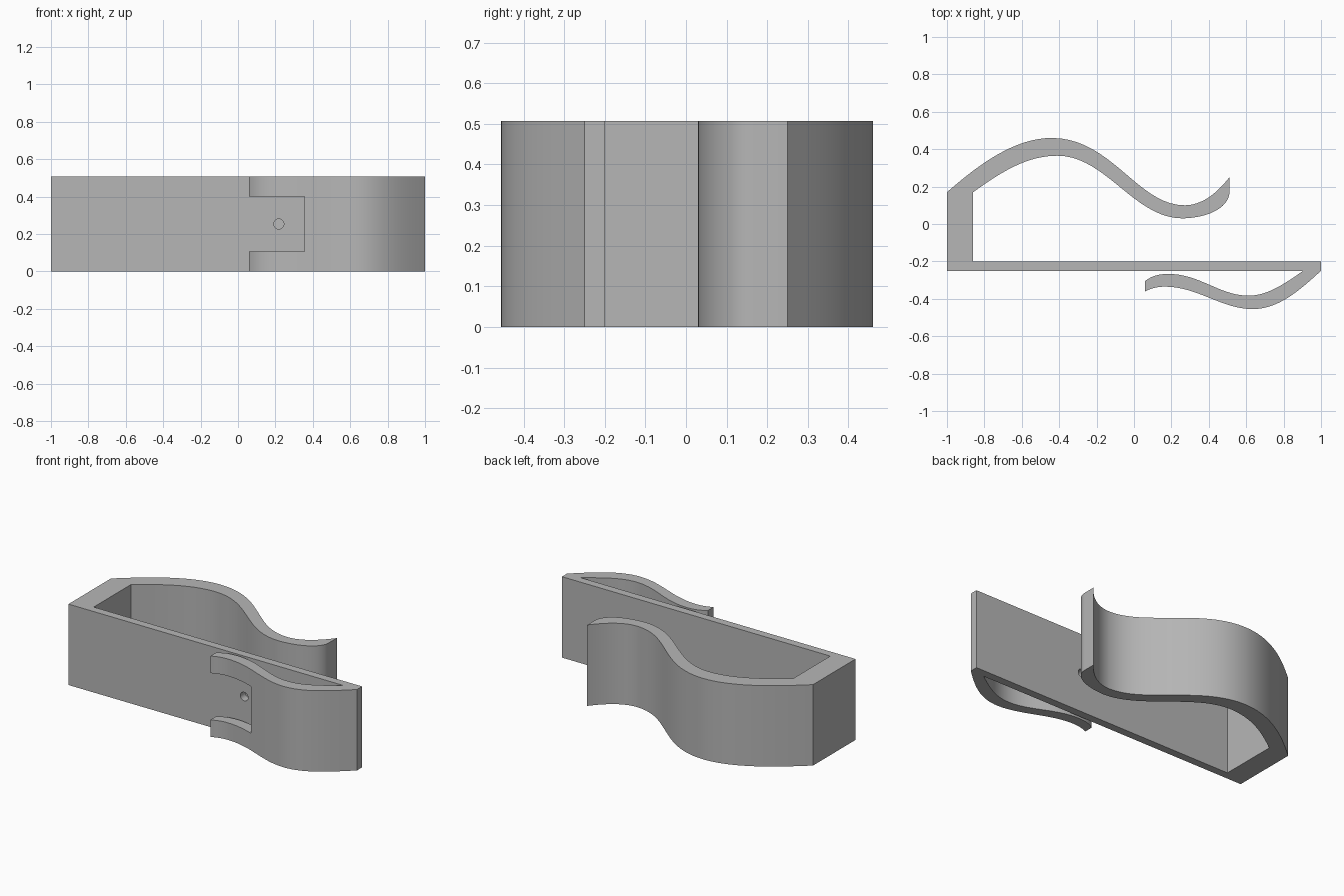
import bpy, bmesh, math
from mathutils import Vector
from mathutils.geometry import interpolate_bezier

if "Cube" in bpy.data.objects:
    bpy.data.objects.remove(bpy.data.objects["Cube"])

HEIGHT = 0.507

mat = bpy.data.materials.new("plain grey")
mat.use_nodes = True
GREY = (0.47, 0.47, 0.47, 1)
mat.diffuse_color = GREY
mat.node_tree.nodes["Principled BSDF"].inputs["Base Color"].default_value = GREY


def curve(*p, n=20):
    """Chain of cubic beziers: point, handle, handle, point, ..."""
    pts = [Vector((*q, 0)) for q in p]
    out = [pts[0]]
    for i in range(0, len(pts) - 1, 3):
        out += interpolate_bezier(*pts[i:i + 4], n)[1:]
    return [(v.x, v.y) for v in out]


def extrude(name, outline, height):
    bm = bmesh.new()
    base = bm.faces.new([bm.verts.new((x, y, 0)) for x, y in outline])
    top = bmesh.ops.extrude_face_region(bm, geom=[base])["geom"]
    bmesh.ops.translate(bm, vec=(0, 0, height),
                        verts=[v for v in top if isinstance(v, bmesh.types.BMVert)])
    bmesh.ops.recalc_face_normals(bm, faces=bm.faces)
    me = bpy.data.meshes.new(name)
    bm.to_mesh(me)
    bm.free()
    ob = bpy.data.objects.new(name, me)
    bpy.context.collection.objects.link(ob)
    me.materials.append(mat)
    return ob


# Rear spring arm: outer and inner faces, from the end wall to the free lip
rear_outer = curve((-1, .17), (-.85, .30), (-.65, .46), (-.44, .46),
                   (-.12, .46), (.02, .10), (.27, .10),
                   (.36, .10), (.44, .16), (.51, .25))
rear_inner = curve((-.86, .17), (-.72, .27), (-.58, .365), (-.41, .365),
                   (-.15, .365), (0, .03), (.26, .03),
                   (.42, .035), (.51, .10), (.51, .17))
# Front spring clip: from the sharp corner to the free lip
front_outer = curve((1, -.25), (.88, -.36), (.77, -.455), (.635, -.455),
                    (.47, -.455), (.34, -.335), (.165, -.335),
                    (.12, -.335), (.09, -.345), (.06, -.36))
front_inner = curve((.905, -.25), (.79, -.33), (.71, -.383), (.61, -.383),
                    (.46, -.383), (.35, -.267), (.185, -.267),
                    (.13, -.267), (.09, -.28), (.06, -.305))

# One continuous strip: end wall, rear arm, straight plate, front clip
outline = ([(-1, -.25)] + rear_outer + rear_inner[::-1]
           + [(-.86, -.2), (1, -.2)] + front_outer + front_inner[::-1])
body = extrude("spring_clip_body", outline, HEIGHT)

# Cutters: fork notch in the front clip and screw hole through the plate
notch = extrude("notch_cutter", [(0, -.5), (.355, -.5), (.355, -.256), (0, -.256)], .293)
notch.location.z = .107
bpy.ops.mesh.primitive_cylinder_add(vertices=32, radius=.027, depth=.16,
                                    location=(.218, -.225, .2535),
                                    rotation=(math.pi / 2, 0, 0))
hole = bpy.context.object
hole.name = "hole_cutter"
hole.data.materials.append(mat)

bpy.ops.object.select_all(action='DESELECT')
body.select_set(True)
bpy.context.view_layer.objects.active = body
for cutter in (notch, hole):
    cutter.hide_render = True
    mod = body.modifiers.new(cutter.name, 'BOOLEAN')
    mod.operation = 'DIFFERENCE'
    mod.solver = 'EXACT'
    mod.object = cutter
    bpy.ops.object.modifier_apply(modifier=mod.name)
    bpy.data.objects.remove(cutter)

bpy.ops.object.shade_smooth_by_angle(angle=math.radians(30))
